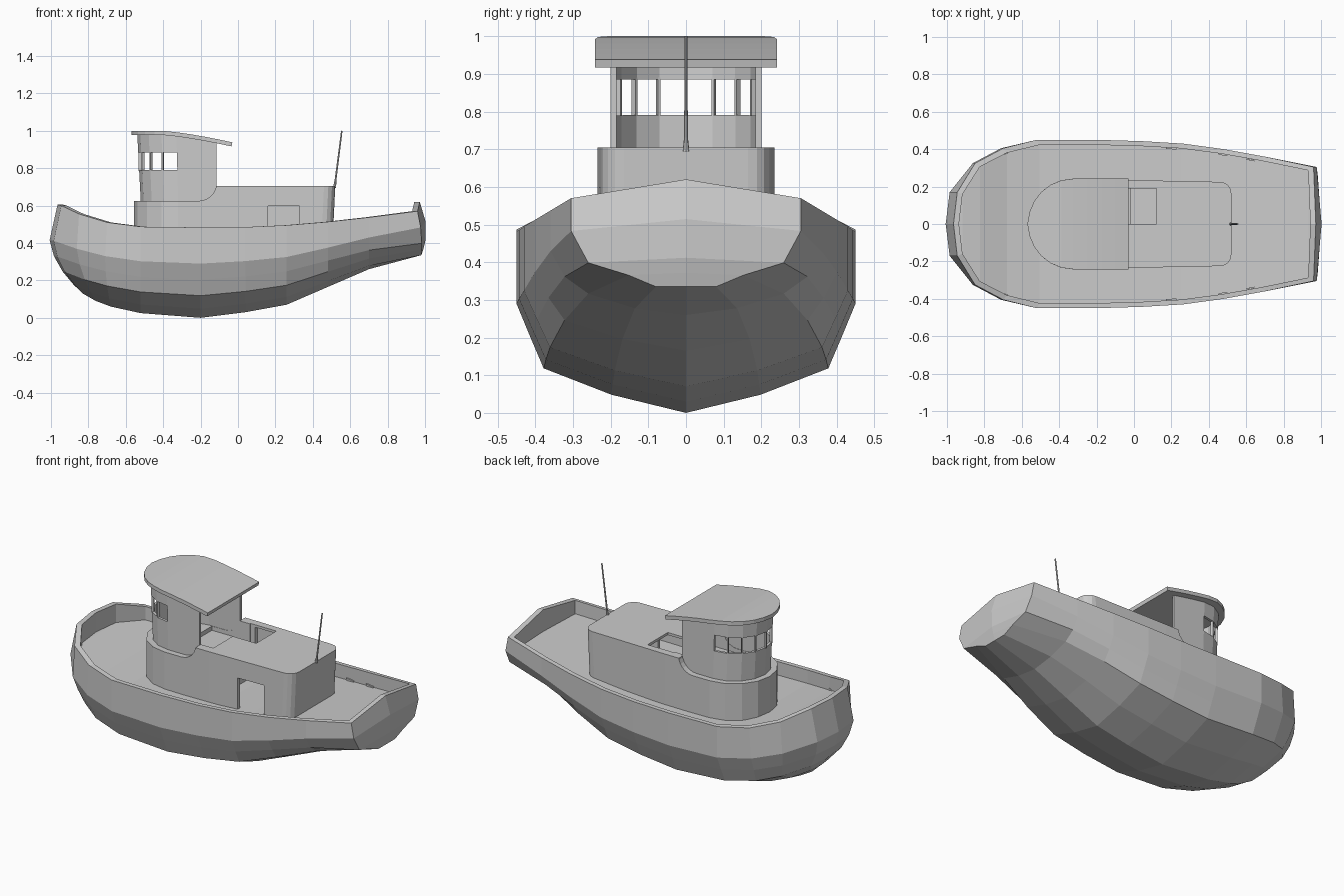
import bpy, bmesh
from math import sin, cos, pi, radians, atan2
from mathutils import Vector

if "Cube" in bpy.data.objects:
    bpy.data.objects.remove(bpy.data.objects["Cube"])


def make(name, verts, faces):
    me = bpy.data.meshes.new(name)
    me.from_pydata(verts, [], faces)
    bm = bmesh.new()
    bm.from_mesh(me)
    bmesh.ops.remove_doubles(bm, verts=bm.verts, dist=1e-5)
    bmesh.ops.recalc_face_normals(bm, faces=bm.faces)
    bm.to_mesh(me)
    bm.free()
    ob = bpy.data.objects.new(name, me)
    bpy.context.collection.objects.link(ob)
    return ob


def prism(name, pts, a, b, put):
    """Extrude a 2D outline from a to b; put(u, v, w) places a point."""
    n = len(pts)
    verts = [put(u, v, w) for w in (a, b) for u, v in pts]
    faces = [list(range(n)), list(range(n, 2 * n))]
    faces += [(i, (i + 1) % n, n + (i + 1) % n, n + i) for i in range(n)]
    return make(name, verts, faces)


def up(x, y, z):
    return (x, y, z)


def box(name, x0, x1, y0, y1, z0, z1):
    return prism(name, [(x0, y0), (x1, y0), (x1, y1), (x0, y1)], z0, z1, up)


def arc(cx, cy, r, a0, a1, n):
    return [(cx + r * cos(radians(a0 + (a1 - a0) * i / n)),
             cy + r * sin(radians(a0 + (a1 - a0) * i / n))) for i in range(n + 1)]


def cut(ob, cutter):
    m = ob.modifiers.new("cut", 'BOOLEAN')
    m.operation, m.solver, m.object = 'DIFFERENCE', 'EXACT', cutter
    bpy.context.view_layer.objects.active = ob
    bpy.ops.object.modifier_apply(modifier=m.name)
    bpy.data.objects.remove(cutter)


# hull: one half lofted from sheer line to keel line, then mirrored; deck follows the sheer
DROP = .08
sheer = [(-.965, 0, .605), (-.945, .17, .60), (-.85, .325, .555), (-.70, .405, .51),
         (-.52, .45, .487), (-.20, .45, .483), (.04, .443, .485), (.26, .43, .495),
         (.48, .40, .513), (.70, .36, .537), (.96, .305, .57), (.972, 0, .62)]
keel = [(-.83, .13), (-.83, .13), (-.76, .09), (-.68, .06), (-.52, .025), (-.20, 0),
        (.04, .03), (.26, .07), (.48, .165), (.70, .26), (.98, .335), (.98, .335)]
bulge = [.1, .09, .05, .02, 0, 0, 0, 0, 0, 0, -.01, -.03]
stern = [0] * 8 + [.1, .35, 1, 1]
yfrac, ystern = [1, 1, .92, .84, .44, 0], [1, 1, .85, .5, .26, 0]
zfrac, zstern = [1, .6, .42, .245, .1, 0], [1, .63, .27, .13, 0, 0]
verts = []
for (sx, sy, sz), (kx, kz), b, t in zip(sheer, keel, bulge, stern):
    dz = min(sz, .57) - DROP
    verts += [(sx * .97, 0, dz), (sx * .97, sy * .94, dz), (sx * .97, sy * .94, sz)]
    for k in range(6):
        yf = yfrac[k] + (ystern[k] - yfrac[k]) * t
        zf = zfrac[k] + (zstern[k] - zfrac[k]) * t
        verts.append((kx + (sx - kx) * zf - b * 4 * zf * (1 - zf), sy * yf, kz + (sz - kz) * zf))
R, C = 9, len(sheer)
faces = [(c * R + r, c * R + r + 1, c * R + R + r + 1, c * R + R + r)
         for c in range(C - 1) for r in range(R - 1)]
hull = make("hull", verts, faces)
mir = hull.modifiers.new("mirror", 'MIRROR')
mir.use_axis = (False, True, False)

# deck slots beside the bulwark
for s in (1, -1):
    for x, y, z, slope in [(-.70, .372, .43, .4), (.20, .404, .412, -.08),
                           (.48, .37, .433, -.16), (.63, .342, .449, -.2)]:
        slot = box("deck_slot", -.028, .028, -.004, .004, 0, .012)
        slot.location = (x, s * y, z)
        slot.rotation_euler.z = s * atan2(slope, 1)

# deckhouse: round nose, rounded aft corners
outline = (arc(-.32, 0, .235, 90, 270, 8) + [(-.03, -.235)]
           + arc(.46, -.165, .06, 270, 360, 4) + arc(.46, .165, .06, 0, 90, 4) + [(-.03, .235)])
house = prism("deckhouse", outline, .385, .705, up)
for v in house.data.vertices:
    if v.co.x > .4 and v.co.z < .5:
        v.co.x -= .015
# lowered front ledge with a concave sweep, sunken cabin floor, hollow aft part, hatch, side door
ledge = [(-.8, .625)] + arc(-.21, .72, .095, 270, 360, 6) + [(-.115, .8), (-.8, .8)]
cut(house, prism("cutter", ledge, -.4, .4, lambda u, v, w: (u, w, v)))
cut(house, box("cutter", -.30, -.035, -.183, .183, .60, .8))
cut(house, box("cutter", -.02, .485, -.21, .21, .37, .69))
cut(house, box("cutter", -.05, .12, 0, .19, .595, .8))
cut(house, box("cutter", .16, .33, -.3, -.15, .37, .597))


# roof: rounded front, drooping towards the stern
def roof_z(x):
    return 1.0 - .062 * max(0, (x + .42) / .39) ** 1.4


half = arc(-.325, 0, .242, 180, 90, 6)[1:] + [(x, .242) for x in (-.25, -.17, -.10, -.03)]
rv = [(-.57, 0, 1.0)]
for x, y in half:
    rv += [(x, y, roof_z(x)), (x, -y, roof_z(x))]
rf = [(0, 1, 2)] + [(i, i + 2, i + 3, i + 1) for i in range(1, len(rv) - 2, 2)]
roof = make("wheelhouse_roof", rv, rf)
if roof.data.polygons[0].normal.z < 0:
    roof.data.flip_normals()
sol = roof.modifiers.new("thickness", 'SOLIDIFY')
sol.thickness, sol.offset = .022, -1


# wheelhouse: open-backed shell, slightly raked, with a window band round the front
def rake(x, z):
    return x - .018 * max(0, (-.115 - x) / .4) * (z - .625) / .35


plan = ([(-.115, .2), (-.21, .2)] + arc(-.32, 0, .2, 90, 270, 8)
        + [(-.21, -.2), (-.115, -.2)])
wv = []
for x, y in plan:
    for z in (.615, .79, .885, roof_z(x) - .012):
        wv.append((rake(x, z), y, z))
wf = []
for c in range(len(plan) - 1):
    for r in range(3):
        if r == 1 and 2 <= c < len(plan) - 3:
            continue
        wf.append((c * 4 + r, c * 4 + r + 1, c * 4 + r + 5, c * 4 + r + 4))
shell = make("wheelhouse_walls", wv, wf)
nose = min(shell.data.polygons, key=lambda p: p.center.x)
if nose.normal.x > 0:
    shell.data.flip_normals()
sol = shell.modifiers.new("thickness", 'SOLIDIFY')
sol.thickness, sol.offset = .015, -1

# window mullions at the facet corners
for i, (x, y) in enumerate(plan[3:-3]):
    a = pi / 2 + (i + 1) * pi / 8
    post = box("window_mullion", -.007, .007, -.004, .004, .785, .89)
    post.location = (rake(x, .84) - .007 * cos(a), y - .007 * sin(a), 0)
    post.rotation_euler.z = a


# antenna on the aft edge of the deckhouse roof
def rod(name, p, q, r0, r1):
    bm = bmesh.new()
    bmesh.ops.create_cone(bm, cap_ends=True, segments=8, radius1=r0, radius2=r1,
                          depth=(q - p).length)
    me = bpy.data.meshes.new(name)
    bm.to_mesh(me)
    bm.free()
    ob = bpy.data.objects.new(name, me)
    ob.location = (p + q) / 2
    ob.rotation_euler = (q - p).to_track_quat('Z', 'Y').to_euler()
    bpy.context.collection.objects.link(ob)


base, tip = Vector((.516, 0, .695)), Vector((.555, 0, 1.0))
rod("antenna", base, tip, .005, .004)
rod("antenna_base", base, base.lerp(tip, .12), .009, .005)
